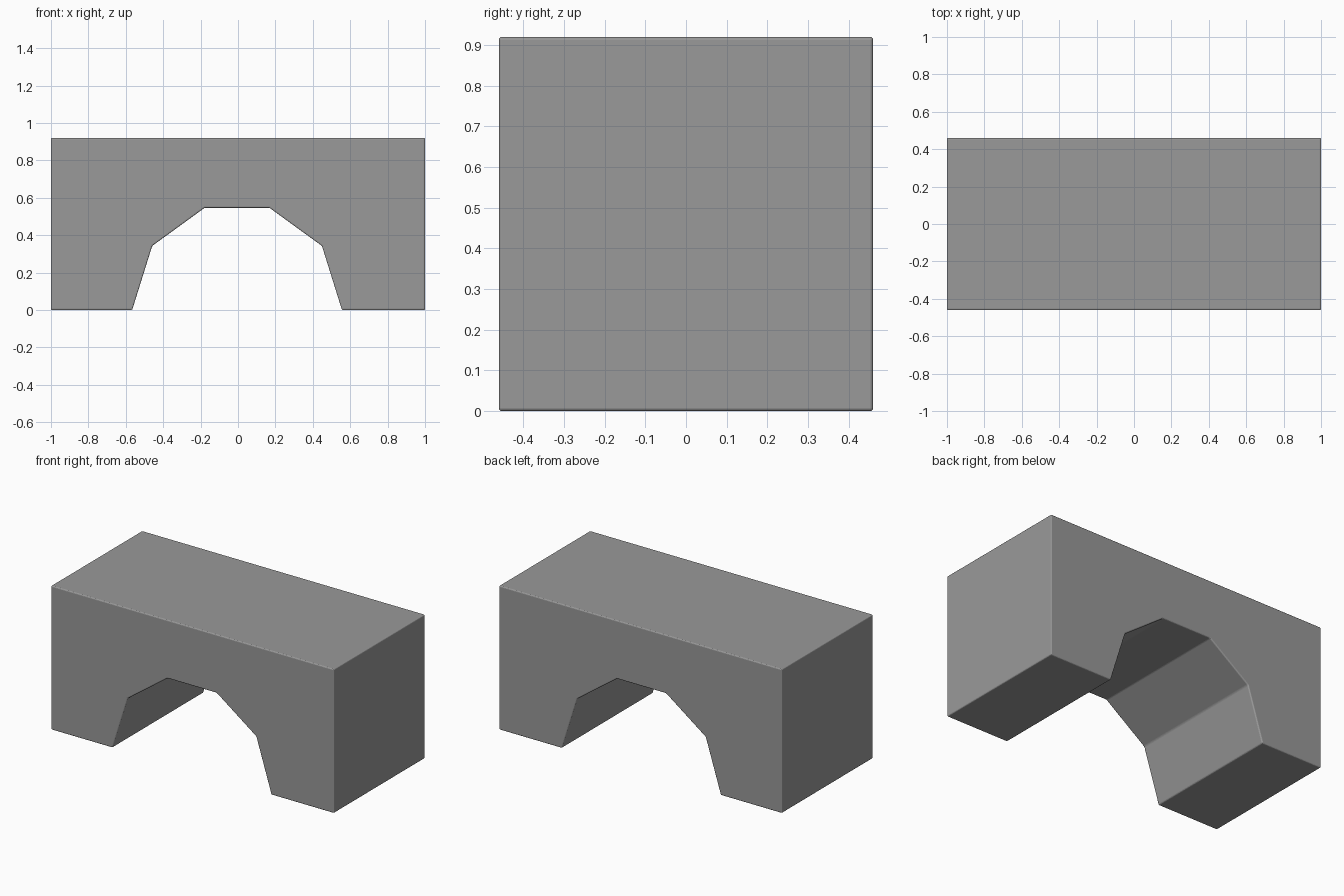
import bpy, bmesh, math

if "Cube" in bpy.data.objects:
    bpy.data.objects.remove(bpy.data.objects["Cube"])

W, D, H = 1.0, 0.46, 0.92         # half width, half depth, height
R, CX, CZ = 0.561, -0.005, 0.013  # arch radius and centre

# Front profile: outer block with a half-decagon arch
arch = [(CX + R * math.cos(math.pi * i / 5), CZ + R * math.sin(math.pi * i / 5))
        for i in range(6)]
arch[0] = (arch[0][0], 0)
arch[-1] = (arch[-1][0], 0)
profile = [(W, 0), (W, H), (-W, H), (-W, 0)] + arch[::-1]

# Extrude the profile through the depth
bm = bmesh.new()
face = bm.faces.new([bm.verts.new((x, -D, z)) for x, z in profile])
ext = bmesh.ops.extrude_face_region(bm, geom=[face], use_keep_orig=True)
moved = [g for g in ext["geom"] if isinstance(g, bmesh.types.BMVert)]
bmesh.ops.translate(bm, verts=moved, vec=(0, 2 * D, 0))
bmesh.ops.recalc_face_normals(bm, faces=bm.faces)

mesh = bpy.data.meshes.new("arch_block")
bm.to_mesh(mesh)
bm.free()
block = bpy.data.objects.new("arch_block", mesh)
bpy.context.collection.objects.link(block)

# Dark grey surface
grey = bpy.data.materials.new("dark_grey")
grey.diffuse_color = (0.32, 0.32, 0.32, 1)
grey.use_nodes = True
grey.node_tree.nodes["Principled BSDF"].inputs["Base Color"].default_value = grey.diffuse_color
mesh.materials.append(grey)

# Thin rounded edges
bevel = block.modifiers.new("rounded_edges", "BEVEL")
bevel.width = 0.007
bevel.segments = 3
bevel.limit_method = 'ANGLE'
bevel.angle_limit = math.radians(30)
